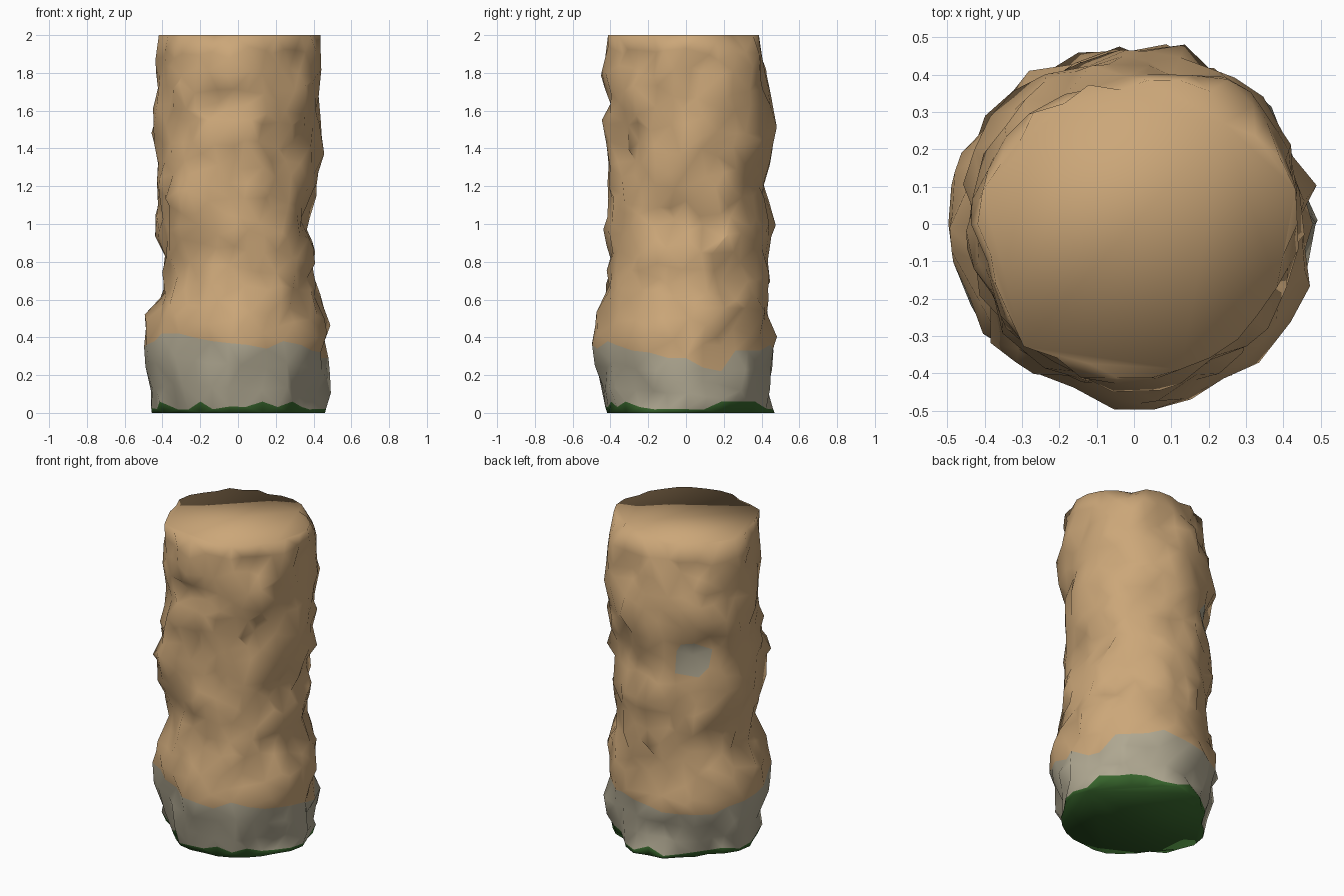
import bpy, bmesh, math, random
from mathutils import Vector, noise

random.seed(4)
cube = bpy.data.objects.get("Cube")
if cube:
    bpy.data.objects.remove(cube)


def material(name, colour):
    mat = bpy.data.materials.new(name)
    mat.use_nodes = True
    mat.diffuse_color = (*colour, 1)
    mat.node_tree.nodes["Principled BSDF"].inputs["Base Color"].default_value = (*colour, 1)
    return mat


sandstone = material("sandstone", (0.6, 0.385, 0.19))
grey_rock = material("grey rock", (0.43, 0.39, 0.285))
moss = material("moss green", (0.038, 0.13, 0.025))
SAND, GREY, GREEN = range(3)

# Radius in hundredths at each height, for eight directions around the pillar
HEIGHTS = [0, .2, .38, .52, .6, .75, .9, 1, 1.15, 1.3, 1.5, 1.65, 1.75, 1.88, 2]
SIDES = [
    [45, 47, 49, 46, 44, 39, 40, 36, 39, 45, 43, 44, 44, 42, 44],   # left
    [42, 46, 46, 46, 45, 41, 43, 42, 43, 44, 46, 48, 48, 47, 41],   # back left
    [46, 44, 49, 45, 43, 46, 43, 45, 42, 45, 47, 46, 41, 39, 39],   # back
    [41, 46, 47, 45, 43, 43, 44, 44, 46, 43, 46, 43, 42, 42, 39],   # back right
    [46, 48, 50, 49, 39, 39, 45, 42, 44, 42, 45, 44, 40, 43, 42],   # right
    [40, 46, 48, 45, 43, 41, 42, 45, 46, 45, 41, 42, 42, 42, 41],   # front right
    [43, 47, 50, 46, 43, 42, 43, 42, 43, 41, 44, 43, 45, 41, 41],   # front
    [43, 45, 50, 48, 46, 42, 41, 41, 40, 41, 41, 42, 43, 40, 41],   # front left
]
# Weathering: direction in degrees, height, size, depth (negative bulges out)
DENTS = [(230, .18, .1, .035), (268, 1.66, .1, .025), (262, 1.8, .1, -.02),
         (347, 1.03, .1, .025), (5, 1.13, .1, -.02), (28, .72, .12, .03),
         (19, .2, .1, .025), (232, .74, .1, .02)]
# Upper edge of the grey base around the pillar, and where moss climbs it
ROCK_LINE = [29, 24, 22, 33, 33, 33, 36, 34, 33, 31, 30, 30, 30, 32, 34,
             35, 36, 38, 42, 42, 40, 38, 37, 36, 34, 38, 36, 33, 32, 29]
MOSS_PEAKS = (2, 3, 4, 5, 8, 17, 20, 24, 26)
SEGMENTS = len(ROCK_LINE)


def side_radius(side, z):
    for i in range(len(HEIGHTS) - 1):
        if z <= HEIGHTS[i + 1]:
            t = (z - HEIGHTS[i]) / (HEIGHTS[i + 1] - HEIGHTS[i])
            return (SIDES[side][i] * (1 - t) + SIDES[side][i + 1] * t) / 100
    return SIDES[side][-1] / 100


def radius(angle, z):
    sector = angle / (2 * math.pi) * len(SIDES)
    side, t = int(sector) % len(SIDES), sector % 1
    result = side_radius(side, z) * (1 - t) + side_radius((side + 1) % len(SIDES), z) * t
    point = Vector((math.cos(angle) * 2, math.sin(angle) * 2, z * 4))
    result += noise.noise(point * 1.1) * 0.03 + noise.noise(point * 2.7) * 0.05 - 0.004
    for degrees, height, size, depth in DENTS:
        turn = math.remainder(angle - math.radians(degrees), 2 * math.pi) * 0.45
        result -= depth * math.exp(-(turn ** 2 + (z - height) ** 2) / size ** 2)
    return min(0.5, result)


# Rings: ground, moss edge, rock, rock edge, then weathered sandstone
RINGS = 22
bm = bmesh.new()
rings = []
for r in range(RINGS):
    ring = []
    for s in range(SEGMENTS):
        angle = 2 * math.pi * s / SEGMENTS
        line = ROCK_LINE[s] / 100
        if r == 0:
            z = 0
        elif r == 1:
            z = 0.06 if s in MOSS_PEAKS else random.uniform(0.015, 0.035)
        elif r < 4:
            z = line * (0.36 if r == 2 else 0.7)
        elif r == 4:
            z = line
        else:
            t = (r - 4) / (RINGS - 5)
            z = line * (1 - t) + 2 * t
            if r < RINGS - 1:
                z += random.uniform(-0.035, 0.035)
        if 4 < r < RINGS - 1 or 1 < r < 4:
            angle = (angle + random.uniform(-0.08, 0.08)) % (2 * math.pi)
        rad = radius(angle, z)
        ring.append(bm.verts.new((rad * math.cos(angle), rad * math.sin(angle), z)))
    rings.append(ring)

for r in range(RINGS - 1):
    for s in range(SEGMENTS):
        n = (s + 1) % SEGMENTS
        a, b, c, d = rings[r][s], rings[r][n], rings[r + 1][n], rings[r + 1][s]
        # Split each quad along its shorter diagonal
        if (a.co - c.co).length < (b.co - d.co).length:
            tris = ((a, b, c), (a, c, d))
        else:
            tris = ((a, b, d), (b, c, d))
        for tri in tris:
            face = bm.faces.new(tri)
            face.material_index = GREEN if r == 0 else GREY if r < 4 else SAND

# Mossy underside and flat worn top, shaded softly into the sides
bm.faces.new(list(reversed(rings[0]))).material_index = GREEN
bm.faces.new(rings[-1])

# Bare grey patch at the back right
patch = Vector((-0.28, 0.34, 1.26))
for face in bm.faces:
    if (face.calc_center_median() - patch).length < 0.1:
        face.material_index = GREY

mesh = bpy.data.meshes.new("rock_pillar")
bm.to_mesh(mesh)
bm.free()
for mat in (sandstone, grey_rock, moss):
    mesh.materials.append(mat)
pillar = bpy.data.objects.new("rock_pillar", mesh)
bpy.context.collection.objects.link(pillar)
bpy.context.view_layer.objects.active = pillar
pillar.select_set(True)
bpy.ops.object.shade_smooth_by_angle(angle=math.radians(120))
